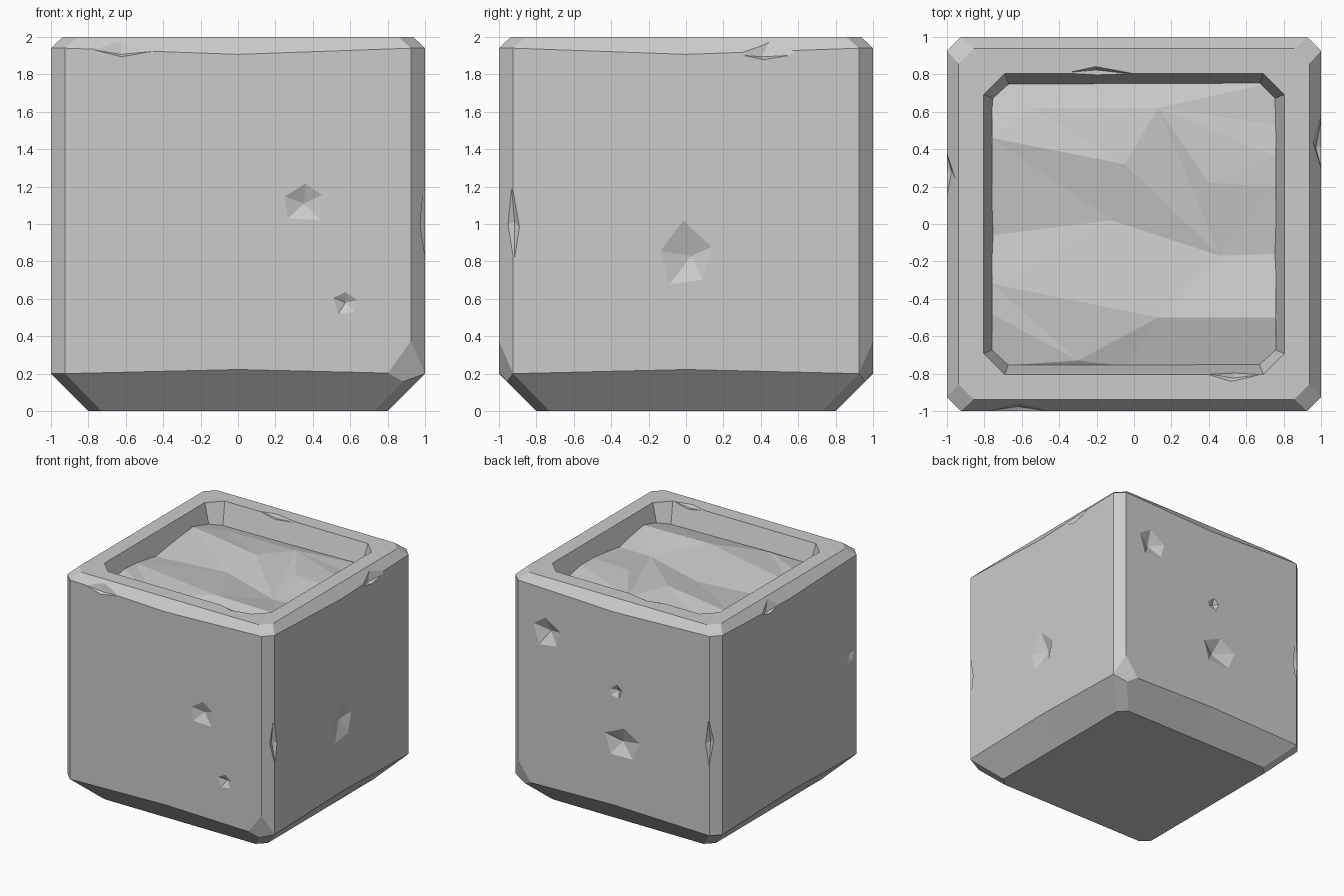
import bpy, bmesh, math, random
from mathutils import Vector
from mathutils.geometry import delaunay_2d_cdt

random.seed(4)
if "Cube" in bpy.data.objects:
    bpy.data.objects.remove(bpy.data.objects["Cube"])

stone = bpy.data.materials.new("grey stone")
stone.use_nodes = True
grey = (0.6, 0.6, 0.6, 1)
stone.diffuse_color = grey
stone.node_tree.nodes["Principled BSDF"].inputs["Base Color"].default_value = grey


def add_object(name, bm):
    mesh = bpy.data.meshes.new(name)
    bm.to_mesh(mesh)
    bm.free()
    mesh.materials.append(stone)
    ob = bpy.data.objects.new(name, mesh)
    bpy.context.collection.objects.link(ob)
    return ob


def ring(bm, half, cut, z, mid_z):
    """Square ring with cut corners and a sagging middle on each side."""
    verts = []
    for dx, dy in ((1, 0), (0, 1), (-1, 0), (0, -1)):
        for t, h in ((cut - half, z), (0, mid_z), (half - cut, z)):
            verts.append(bm.verts.new((t * dx + half * dy, t * dy - half * dx, h)))
    return verts


# Block: stacked rings from the underside, over the rim, into the recess
bm = bmesh.new()
rings = [ring(bm, *r) for r in (
    (0.8, 0.07, 0, 0), (1, 0.075, 0.2, 0.222), (1, 0.075, 1.94, 1.907),
    (0.937, 0.08, 2, 2), (0.805, 0.113, 2, 2), (0.735, 0.07, 1.77, 1.77))]
for low, high in zip(rings, rings[1:]):
    for i in range(12):
        j = (i + 1) % 12
        bm.faces.new((low[i], low[j], high[j], high[i]))
bm.faces.new(rings[0][::-1])
bm.faces.new(rings[-1])

# Broken lower corners on the left side
for side in (-1, 1):
    cut = bmesh.ops.bisect_plane(
        bm, geom=bm.verts[:] + bm.edges[:] + bm.faces[:], dist=1e-5,
        plane_co=(0.925, side, 0.375), plane_no=(0.35, 0.93 * side, -0.25), clear_outer=True)
    rim = [e for e in cut["geom_cut"] if isinstance(e, bmesh.types.BMEdge) and e.is_boundary]
    bmesh.ops.holes_fill(bm, edges=rim, sides=0)
bmesh.ops.recalc_face_normals(bm, faces=bm.faces[:])
block = add_object("stone_block", bm)


# Dents and edge chips: shallow faceted cutters
def add_chip(bm, centre, normal, wide, tall, depth, sides=5):
    n = Vector(normal).normalized()
    u = Vector((0, 0, 1)).cross(n).normalized()
    v = n.cross(u)
    c = Vector(centre)
    rim = []
    for i in range(sides):
        a = math.tau * i / sides + math.pi / 2 + random.uniform(-0.2, 0.2)
        r = random.uniform(0.85, 1.1) if sides == 5 else 1
        rim.append(bm.verts.new(c + u * wide * r * math.cos(a) + v * tall * r * math.sin(a) + n * 0.003))
    inner = bm.verts.new(c - n * depth + u * wide * random.uniform(-0.2, 0.2))
    outer = bm.verts.new(c + n * 0.1)
    for i in range(sides):
        a, b = rim[i], rim[(i + 1) % sides]
        bm.faces.new((a, b, outer))
        bm.faces.new((b, a, inner))


bm = bmesh.new()
FRONT, BACK, LEFT, RIGHT = (0, -1, 0), (0, 1, 0), (1, 0, 0), (-1, 0, 0)
for centre, normal, wide, tall, depth in (
        ((0.35, -1, 1.11), FRONT, 0.13, 0.13, 0.04),
        ((0.57, -1, 0.58), FRONT, 0.08, 0.07, 0.03),
        ((1, 0, 0.83), LEFT, 0.17, 0.19, 0.05),
        ((0.64, 1, 1.55), BACK, 0.14, 0.14, 0.06),
        ((-0.02, 1, 1.22), BACK, 0.07, 0.07, 0.03),
        ((-0.08, 1, 0.77), BACK, 0.18, 0.16, 0.06),
        ((-1, -0.83, 1.1), RIGHT, 0.07, 0.09, 0.02)):
    add_chip(bm, centre, normal, wide, tall, depth)
for centre, normal, wide, tall, depth in (
        ((1, -0.925, 1.01), (1, -0.4, 0), 0.06, 0.23, 0.035),
        ((-0.925, 1, 1.01), (-0.4, 1, 0), 0.06, 0.23, 0.035),
        ((-0.6, -1, 1.925), (0, -0.8, 0.6), 0.17, 0.07, 0.03),
        ((1, 0.44, 1.915), (0.8, 0, 0.6), 0.18, 0.08, 0.035),
        ((-1, 0.26, 1.915), (-0.8, 0, 0.6), 0.14, 0.08, 0.03),
        ((-0.17, 0.81, 2), (0, -0.5, 1), 0.19, 0.06, 0.03),
        ((0.53, -0.81, 2), (0, 0.5, 1), 0.15, 0.06, 0.03)):
    add_chip(bm, centre, normal, wide, tall, depth, 4)
bmesh.ops.recalc_face_normals(bm, faces=bm.faces[:])
cutters = add_object("chip_cutters", bm)
cutters.hide_render = True

carve = block.modifiers.new("carve", "BOOLEAN")
carve.operation = "DIFFERENCE"
carve.solver = "EXACT"
carve.object = cutters
bpy.context.view_layer.objects.active = block
bpy.ops.object.modifier_apply(modifier="carve")
bpy.data.objects.remove(cutters)

# Rough floor of the recess: ridges and hollows joined by facets
points = [(-0.76, 0.76, 1.81), (0.14, 0.76, 1.82), (0.76, 0.76, 1.83),
          (-0.76, 0.46, 1.89), (-0.55, 0.62, 1.85), (0.13, 0.62, 1.86),
          (0.76, 0.53, 1.84), (0.76, 0.36, 1.87), (-0.05, 0.32, 1.89),
          (0.4, 0.22, 1.87), (0.76, 0.2, 1.87), (-0.12, 0.02, 1.83),
          (-0.76, -0.06, 1.83), (0.46, -0.17, 1.82), (0.76, -0.16, 1.83),
          (-0.76, -0.32, 1.87), (0.13, -0.5, 1.9), (0.76, -0.5, 1.89),
          (-0.76, -0.48, 1.88), (-0.3, -0.73, 1.85),
          (-0.76, -0.76, 1.83), (-0.04, -0.76, 1.83), (0.76, -0.76, 1.82)]
ridges = [(3, 8), (8, 13), (3, 11), (11, 13), (4, 5), (5, 8), (5, 13),
          (5, 7), (11, 12), (16, 17), (15, 16), (16, 21), (18, 19)]
flat = [Vector(p[:2]) for p in points]
_, _, tris, origin, _, _ = delaunay_2d_cdt(flat, ridges, [], 0, 1e-5)
bm = bmesh.new()
verts = [bm.verts.new(p) for p in points]
for tri in tris:
    bm.faces.new([verts[origin[i][0]] for i in tri])
bmesh.ops.recalc_face_normals(bm, faces=bm.faces[:])
if sum(f.normal.z for f in bm.faces) < 0:
    bmesh.ops.reverse_faces(bm, faces=bm.faces[:])
add_object("recess_floor", bm)
